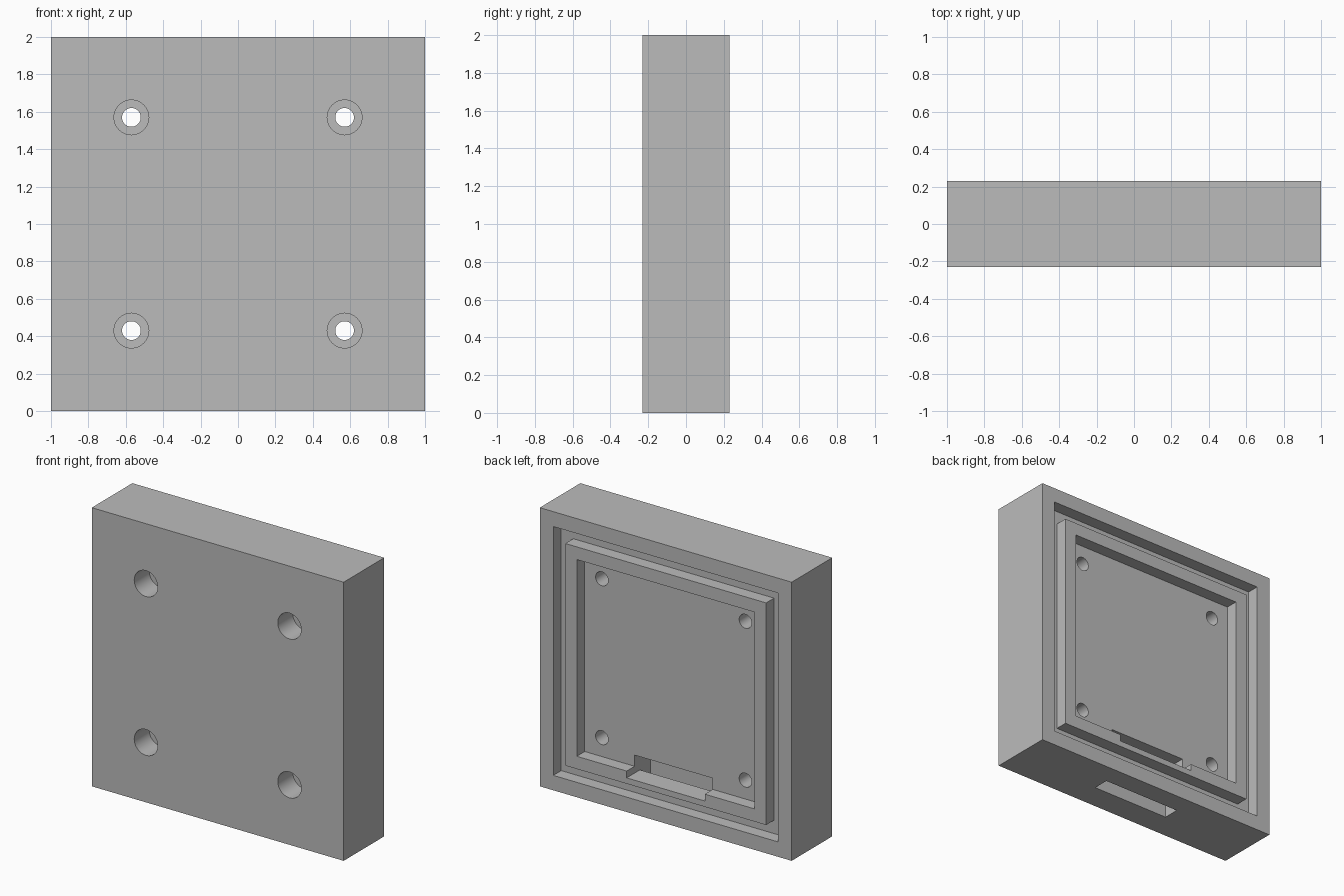
import bpy, math

cube = bpy.data.objects.get("Cube")
if cube:
    bpy.data.objects.remove(cube, do_unlink=True)

BACK = 0.23           # half thickness
FLOOR = 0.14          # floor of the groove and the pocket
OUT = 0.4             # cutters overshoot the back


def box(name, x, y, z):
    """Box from (min, max) ranges."""
    bpy.ops.mesh.primitive_cube_add(size=1, location=[sum(r) / 2 for r in (x, y, z)])
    ob = bpy.context.object
    ob.name = name
    ob.scale = [r[1] - r[0] for r in (x, y, z)]
    bpy.ops.object.transform_apply(location=True, scale=True)
    return ob


def square(name, half, y):
    """Square block centred on the plate."""
    return box(name, (-half, half), y, (1 - half, 1 + half))


def cylinder(name, radius, x, y, z):
    bpy.ops.mesh.primitive_cylinder_add(vertices=48, radius=radius, depth=y[1] - y[0],
                                        location=(x, sum(y) / 2, z),
                                        rotation=(math.pi / 2, 0, 0))
    ob = bpy.context.object
    ob.name = name
    return ob


def cut(target, cutter):
    """Subtract the cutter, then discard it."""
    cutter.hide_render = True
    mod = target.modifiers.new("cut", 'BOOLEAN')
    mod.operation = 'DIFFERENCE'
    mod.solver = 'EXACT'
    mod.object = cutter
    bpy.context.view_layer.objects.active = target
    bpy.ops.object.modifier_apply(modifier=mod.name)
    bpy.data.objects.remove(cutter, do_unlink=True)


# Square housing
body = square("housing", 1, (-BACK, BACK))

# Groove around the raised ridge on the back
groove = square("groove_cutter", 0.893, (FLOOR, OUT))
cut(groove, square("ridge_core", 0.797, (0, OUT + 0.1)))
cut(body, groove)

# Pocket inside the ridge
cut(body, square("pocket_cutter", 0.706, (FLOOR, OUT)))

# Connector recess and its slot through the bottom
cut(body, box("recess_cutter", (-0.31, 0.31), (-0.038, OUT), (0.245, 0.374)))
cut(body, box("slot_cutter", (-0.31, 0.31), (-0.038, 0.08), (-0.1, 0.3)))

# Counterbored screw holes
for x in (-0.57, 0.57):
    for z in (0.43, 1.57):
        cut(body, cylinder("hole_cutter", 0.05, x, (-0.5, 0.5), z))
        cut(body, cylinder("counterbore_cutter", 0.093, x, (-0.5, -BACK + 0.17), z))

# Grey plastic
grey = bpy.data.materials.new("grey_plastic")
grey.use_nodes = True
color = (0.5, 0.5, 0.5, 1)
grey.diffuse_color = color
grey.node_tree.nodes["Principled BSDF"].inputs["Base Color"].default_value = color
body.data.materials.clear()
body.data.materials.append(grey)

bpy.ops.object.select_all(action='DESELECT')
body.select_set(True)
bpy.context.view_layer.objects.active = body
bpy.ops.object.shade_smooth_by_angle(angle=math.radians(30))
